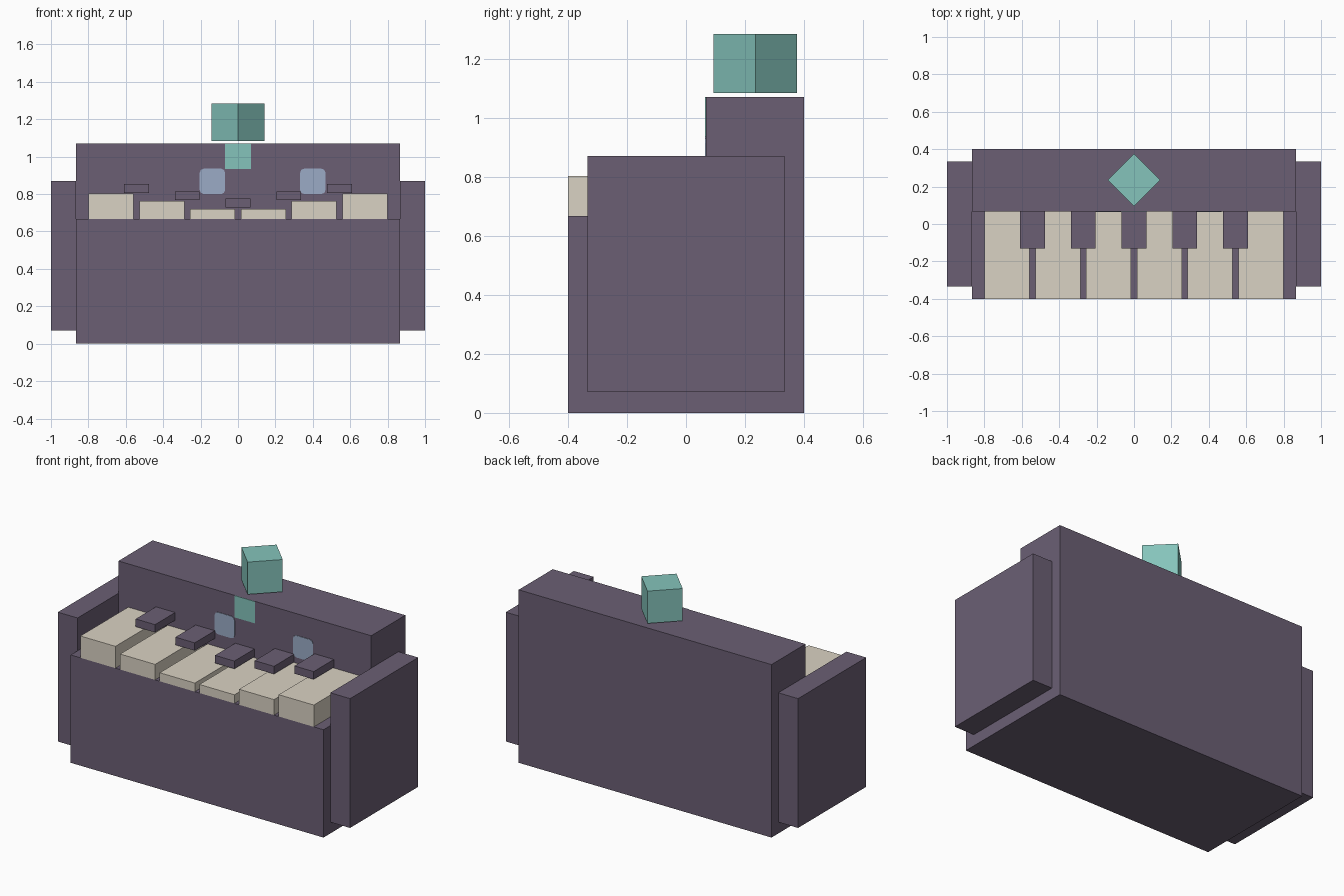
import bpy
import bmesh
import math
from mathutils import Matrix, Vector

default = bpy.data.objects.get("Cube")
if default:
    bpy.data.objects.remove(default, do_unlink=True)


def material(name, rgb):
    linear = [((c / 255 + 0.055) / 1.055) ** 2.4 for c in rgb] + [1]
    mat = bpy.data.materials.new(name)
    mat.use_nodes = True
    mat.diffuse_color = linear
    bsdf = mat.node_tree.nodes["Principled BSDF"]
    bsdf.inputs["Base Color"].default_value = linear
    bsdf.inputs["Roughness"].default_value = 0.8
    return mat


PURPLE = material("dusky purple", (107, 95, 116))
IVORY = material("ivory", (218, 210, 195))
TEAL = material("teal", (133, 196, 187))
BLUE = material("pale blue", (155, 171, 198))


def finish(name, bm, mat):
    bmesh.ops.recalc_face_normals(bm, faces=bm.faces)
    mesh = bpy.data.meshes.new(name)
    bm.to_mesh(mesh)
    bm.free()
    mesh.materials.append(mat)
    obj = bpy.data.objects.new(name, mesh)
    bpy.context.collection.objects.link(obj)
    return obj


def box(name, low, high, mat, turn=0):
    low, high = Vector(low), Vector(high)
    bm = bmesh.new()
    bmesh.ops.create_cube(bm, size=1, matrix=Matrix.LocRotScale(
        (low + high) / 2, Matrix.Rotation(turn, 3, 'Z').to_quaternion(), high - low))
    return finish(name, bm, mat)


def prism(name, profile, x0, x1, mat):
    """Extrude a (y, z) profile along x."""
    bm = bmesh.new()
    face = bm.faces.new([bm.verts.new((x0, y, z)) for y, z in profile])
    result = bmesh.ops.extrude_face_region(bm, geom=[face])
    moved = [v for v in result["geom"] if isinstance(v, bmesh.types.BMVert)]
    bmesh.ops.translate(bm, verts=moved, vec=(x1 - x0, 0, 0))
    return finish(name, bm, mat)


def rounded_plate(name, x, z, half, radius, mat):
    """Thin plate with rounded corners on the front of the backrest."""
    bm = bmesh.new()
    ring = []
    for i in range(4):
        corner = math.pi / 4 + i * math.pi / 2
        cx = x + math.copysign(half - radius, math.cos(corner))
        cz = z + math.copysign(half - radius, math.sin(corner))
        for step in (-1, 0, 1):
            a = corner + step * math.pi / 4
            ring.append(bm.verts.new((cx + radius * math.cos(a), WALL - 0.003,
                                      cz + radius * math.sin(a))))
    face = bm.faces.new(ring)
    result = bmesh.ops.extrude_face_region(bm, geom=[face])
    moved = [v for v in result["geom"] if isinstance(v, bmesh.types.BMVert)]
    bmesh.ops.translate(bm, verts=moved, vec=(0, 0.004, 0))
    return finish(name, bm, mat)


SIDE, DEPTH, SEAT, TOP, WALL = 0.865, 0.4, 0.667, 1.07, 0.067

# Body: seat block and backrest in one L-shaped profile
prism("body", [(-DEPTH, 0), (DEPTH, 0), (DEPTH, TOP), (WALL, TOP),
               (WALL, SEAT), (-DEPTH, SEAT)], -SIDE, SIDE, PURPLE)

# Arms
for side, sign in (("left", 1), ("right", -1)):
    xs = sorted((sign * SIDE, sign))
    box(side + "_arm", (xs[0], -0.333, 0.07), (xs[1], 0.333, 0.87), PURPLE)

# White keys, stepping down towards the middle
PITCH = 0.2715
tops = (0.72, 0.763, 0.802)
for i in range(6):
    x = (i - 2.5) * PITCH
    top = tops[int(abs(i - 2.5))]
    box(f"white_key_{i + 1}", (x - 0.12, -DEPTH, SEAT), (x + 0.12, WALL, top), IVORY)

# Black keys, thin slabs hovering over the gaps
bottoms = (0.727, 0.767, 0.807)
for i in range(-2, 3):
    x, z = i * PITCH, bottoms[abs(i)]
    box(f"black_key_{i + 3}", (x - 0.066, -0.13, z), (x + 0.066, WALL, z + 0.048), PURPLE)

# Painted plates on the backrest
box("centre_plate", (-0.07, WALL - 0.003, 0.935), (0.07, WALL + 0.001, TOP), TEAL)
for side, x in (("right", -0.137), ("left", 0.4)):
    rounded_plate(side + "_eye", x, 0.868, 0.068, 0.022, BLUE)

# Floating cube, turned corner to the front
box("floating_cube", (-0.1, 0.135, 1.084), (0.1, 0.335, 1.284), TEAL, math.pi / 4)
